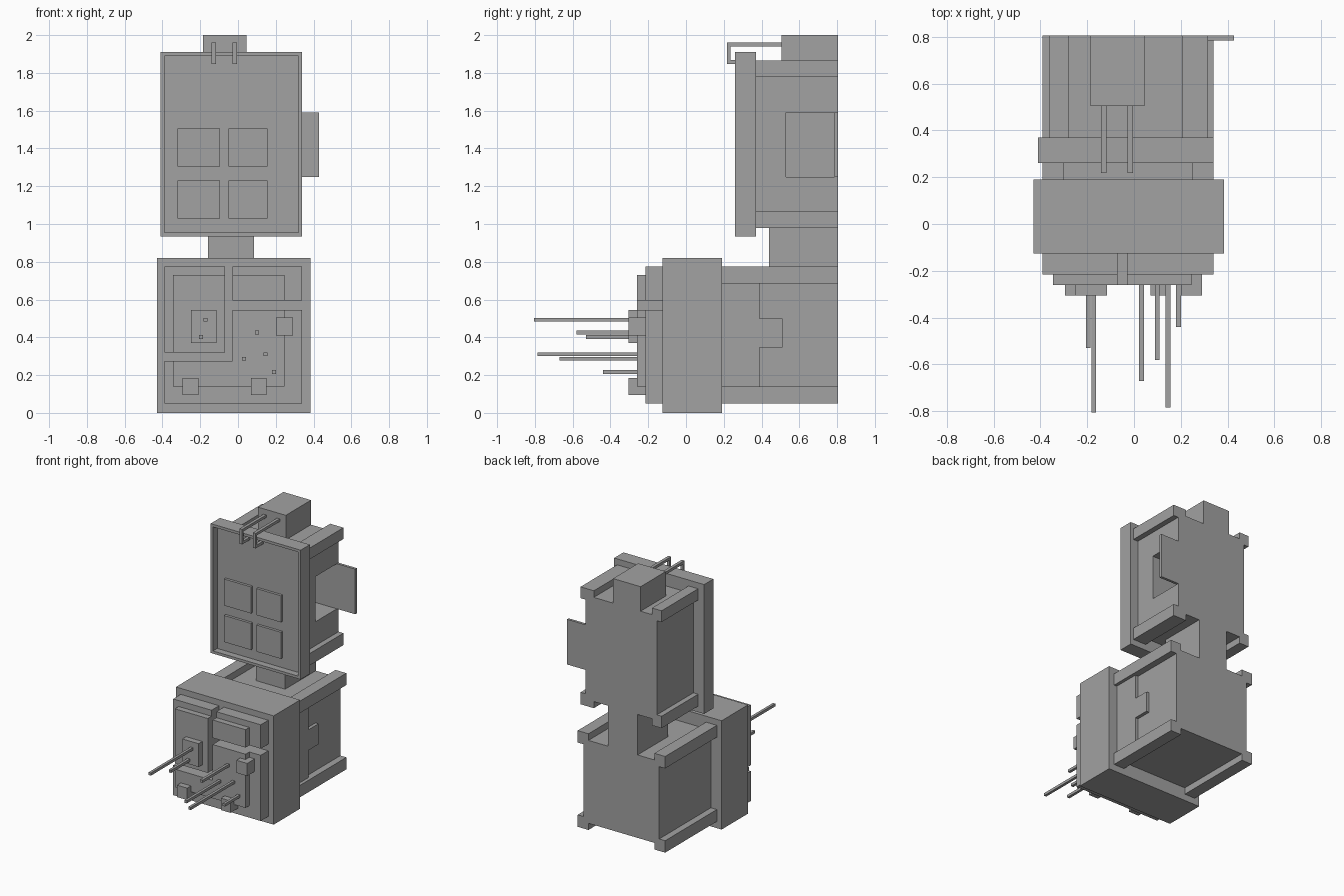
import bpy
import bmesh

cube = bpy.data.objects.get("Cube")
if cube:
    bpy.data.objects.remove(cube, do_unlink=True)

# Single flat material
GREY = (0.36, 0.36, 0.36, 1.0)
mat = bpy.data.materials.new("plain grey")
mat.use_nodes = True
mat.diffuse_color = GREY
bsdf = mat.node_tree.nodes["Principled BSDF"]
bsdf.inputs["Base Color"].default_value = GREY
bsdf.inputs["Roughness"].default_value = 0.8


def prism(name, profile, y0, y1):
    """Extrude an (x, z) profile along y."""
    bm = bmesh.new()
    face = bm.faces.new([bm.verts.new((x, y0, z)) for x, z in profile])
    ext = bmesh.ops.extrude_face_region(bm, geom=[face])
    verts = [v for v in ext["geom"] if isinstance(v, bmesh.types.BMVert)]
    bmesh.ops.translate(bm, verts=verts, vec=(0, y1 - y0, 0))
    bmesh.ops.recalc_face_normals(bm, faces=bm.faces)
    mesh = bpy.data.meshes.new(name)
    bm.to_mesh(mesh)
    bm.free()
    mesh.materials.append(mat)
    obj = bpy.data.objects.new(name, mesh)
    bpy.context.collection.objects.link(obj)
    return obj


def box(name, x, y, z):
    """Box from (min, max) pairs."""
    return prism(name, [(x[0], z[0]), (x[1], z[0]), (x[1], z[1]), (x[0], z[1])], *y)


def cut(obj, x, y, z):
    """Subtract a hidden box from an object."""
    cutter = box(obj.name + "_cutter", x, y, z)
    cutter.hide_render = True
    cutter.hide_viewport = True
    cutter.display_type = 'WIRE'
    mod = obj.modifiers.new("recess", 'BOOLEAN')
    mod.operation = 'DIFFERENCE'
    mod.solver = 'EXACT'
    mod.object = cutter


def rails(name, xs, zs, y):
    """Four corner rails running front to back."""
    for side, x in zip(("right", "left"), xs):
        for level, z in zip(("lower", "upper"), zs):
            box(f"{name}_{level}_{side}_rail", x, y, z)


BACK = 0.805

# Lower housing
box("lower_front_block", (-0.43, 0.385), (-0.125, 0.19), (0, 0.82))
box("lower_core", (-0.34, 0.29), (0.19, BACK), (0.10, 0.725))
rails("lower", ((-0.39, -0.30), (0.25, 0.34)), ((0.05, 0.14), (0.685, 0.775)), (0.19, BACK))

# Raised side plate with a tab, built from two touching pieces
box("lower_side_plate", (0.28, 0.315), (0.19, 0.39), (0.14, 0.685))
box("lower_side_tab", (0.28, 0.315), (0.39, 0.51), (0.345, 0.50))

# Stepped panels on the lower front
for layer, (left, right, low, high, y) in {
    "base": (-0.39, 0.34, 0.05, 0.775, (-0.215, -0.125)),
    "top": (-0.345, 0.245, 0.14, 0.73, (-0.26, -0.215)),
}.items():
    box(f"screen_panel_{layer}", (left, -0.07), y, (0.32, high))
    box(f"header_panel_{layer}", (-0.03, right), y, (0.595, high))
    prism(f"corner_panel_{layer}",
          [(left, low), (right, low), (right, 0.545),
           (-0.03, 0.545), (-0.03, 0.275), (left, 0.275)], *y)

# Blocks on the panels
CHIP_Y = (-0.305, -0.26)
box("screen_block", (-0.25, -0.115), CHIP_Y, (0.37, 0.545))
box("right_foot_block", (-0.295, -0.21), CHIP_Y, (0.095, 0.185))
box("left_foot_block", (0.07, 0.15), CHIP_Y, (0.095, 0.185))
box("left_side_block", (0.20, 0.29), CHIP_Y, (0.41, 0.505))
# Parts of the blocks overhanging the top layer reach the base layer
box("right_foot_backing", (-0.295, -0.21), (-0.26, -0.215), (0.095, 0.14))
box("left_foot_backing", (0.07, 0.15), (-0.26, -0.215), (0.095, 0.14))
box("left_side_backing", (0.245, 0.29), (-0.26, -0.215), (0.41, 0.505))

# Long thin pins: x, z, tip y
for i, (x, z, tip) in enumerate([
    (-0.172, 0.493, -0.805), (-0.196, 0.402, -0.53), (0.10, 0.425, -0.58),
    (0.032, 0.287, -0.67), (0.145, 0.31, -0.785), (0.19, 0.217, -0.44),
]):
    box(f"pin_{i + 1}", (x - 0.01, x + 0.01), (tip, -0.25), (z - 0.01, z + 0.01))

# Neck
box("neck", (-0.16, 0.085), (0.44, BACK), (0.725, 1.03))

# Upper housing with a deep side opening
core = box("upper_core", (-0.32, 0.275), (0.37, BACK), (1.03, 1.815))
cut(core, (0.03, 0.50), (0.53, 0.785), (1.25, 1.59))
rails("upper", ((-0.36, -0.28), (0.205, 0.316)), ((0.98, 1.07), (1.78, 1.865)), (0.37, BACK))
box("side_flag", (0.275, 0.428), (0.785, BACK), (1.25, 1.59))

# Framed front board with four raised tiles
board = box("upper_front_board", (-0.41, 0.34), (0.26, 0.37), (0.935, 1.91))
cut(board, (-0.39, 0.32), (0.20, 0.31), (0.955, 1.89))
for row, z in (("lower", (1.03, 1.23)), ("upper", (1.305, 1.505))):
    for side, x in (("right", (-0.32, -0.095)), ("left", (-0.05, 0.155))):
        box(f"{row}_{side}_tile", x, (0.29, 0.31), z)

# Top block with two hooked prongs
box("top_block", (-0.185, 0.045), (0.505, BACK), (1.815, 2.0))
for side, x in (("right", (-0.14, -0.117)), ("left", (-0.028, -0.005))):
    box(f"{side}_prong_arm", x, (0.235, 0.505), (1.94, 1.96))
    box(f"{side}_prong_drop", x, (0.217, 0.235), (1.847, 1.96))
    box(f"{side}_prong_tip", x, (0.235, 0.31), (1.847, 1.867))
